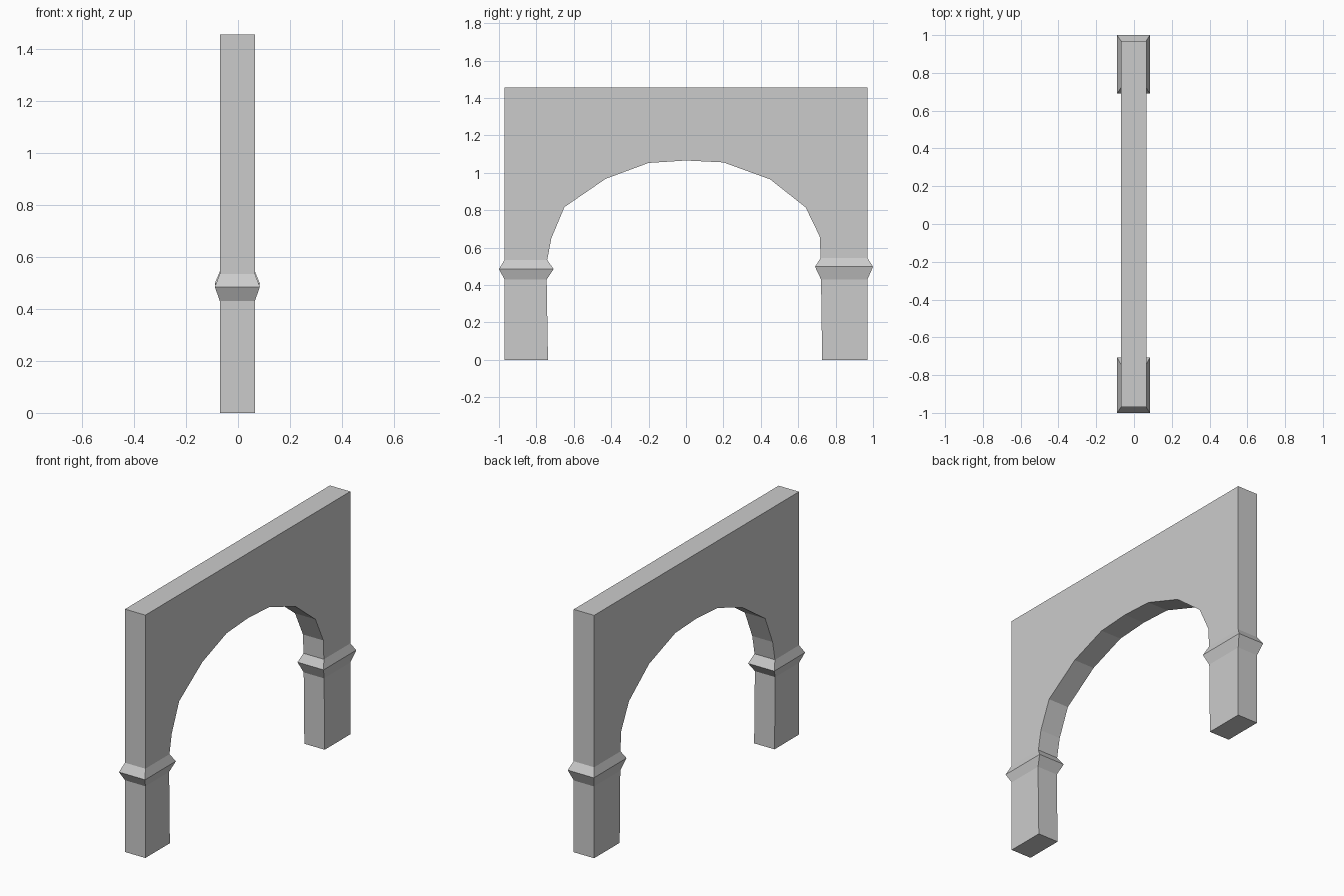
import bpy, bmesh

if "Cube" in bpy.data.objects:
    bpy.data.objects.remove(bpy.data.objects["Cube"])

X0, X1 = -0.07, 0.065      # wall thickness
TOP = 1.455

bm = bmesh.new()


def pillar(rings):
    """Loft rectangular rings (z, y0, y1, flare in x), closed at the foot, open at the wall."""
    loops = []
    for z, y0, y1, f in rings:
        corners = ((X0 - f, y0), (X1 + f, y0), (X1 + f, y1), (X0 - f, y1))
        loops.append([bm.verts.new((x, y, z)) for x, y in corners])
    bm.faces.new(loops[0])
    for a, b in zip(loops, loops[1:]):
        for i in range(4):
            j = (i + 1) % 4
            bm.faces.new((a[i], a[j], b[j], b[i]))


# Two pillars, each with a flared collar
pillar([(0, -0.97, -0.738, 0), (0.43, -0.97, -0.745, 0),
        (0.485, -1.0, -0.708, 0.019), (0.535, -0.97, -0.742, 0)])
pillar([(0, 0.728, 0.97, 0), (0.43, 0.722, 0.97, 0),
        (0.498, 0.69, 1.0, 0.019), (0.545, 0.72, 0.97, 0)])

# Wall outline (y, z): left springing, arch curve, right springing, top corners
outline = [(-0.97, 0.535), (-0.742, 0.535), (-0.72, 0.65), (-0.65, 0.817),
           (-0.43, 0.968), (-0.2, 1.053), (0, 1.066), (0.2, 1.056),
           (0.45, 0.965), (0.64, 0.815), (0.715, 0.66), (0.72, 0.545),
           (0.97, 0.545), (0.97, TOP), (-0.97, TOP)]
back = [bm.verts.new((X0, y, z)) for y, z in outline]
front = [bm.verts.new((X1, y, z)) for y, z in outline]
bm.faces.new(front)
bm.faces.new(back[::-1])
n = len(outline)
for i in range(n):
    j = (i + 1) % n
    if i not in (0, 11):   # the pillars continue below these two edges
        bm.faces.new((back[i], back[j], front[j], front[i]))

# Weld pillars to the wall
bmesh.ops.remove_doubles(bm, verts=bm.verts, dist=0.0005)
bmesh.ops.recalc_face_normals(bm, faces=bm.faces)
mesh = bpy.data.meshes.new("arch_wall")
bm.to_mesh(mesh)
bm.free()
bpy.context.collection.objects.link(bpy.data.objects.new("arch_wall", mesh))
